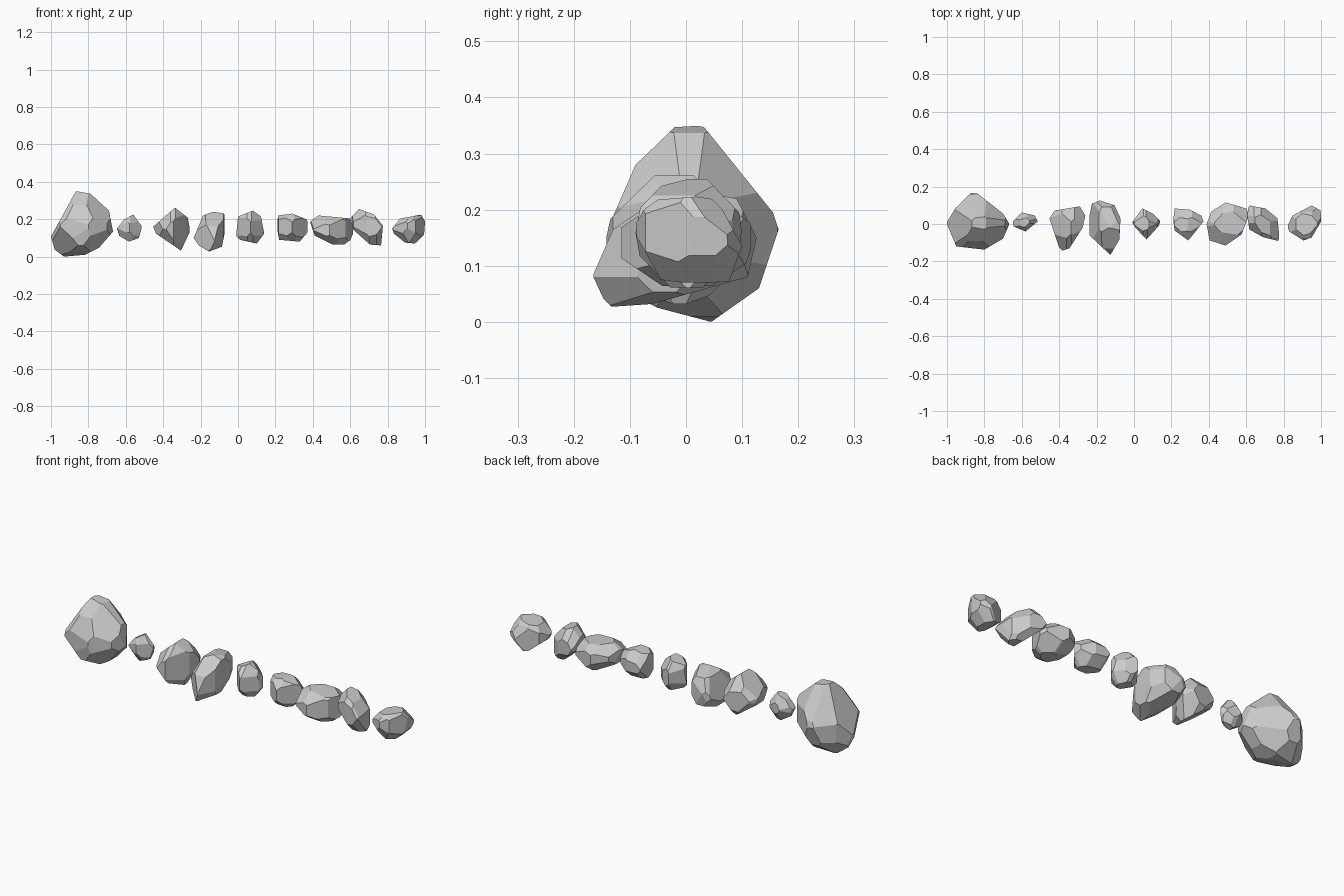
import bpy, bmesh, random
from itertools import product
from mathutils import Vector
from mathutils.geometry import convex_hull_2d

random.seed(7)


def cut(bm, co, no):
    # slice off everything beyond the plane and cap the hole
    bmesh.ops.bisect_plane(bm, geom=bm.verts[:] + bm.edges[:] + bm.faces[:], dist=1e-6,
                           plane_co=co, plane_no=no.normalized(), clear_outer=True)
    open_edges = [e for e in bm.edges if e.is_boundary]
    if open_edges:
        bmesh.ops.holes_fill(bm, edges=open_edges, sides=0)
    bmesh.ops.remove_doubles(bm, verts=bm.verts[:], dist=1e-5)


def cut_outline(bm, pts, i, j):
    # chisel along every edge of an outline drawn in axes i, j
    pts = [Vector(p) for p in pts]
    pts = [pts[k] for k in convex_hull_2d(pts)]
    mid = sum(pts, Vector((0, 0))) / len(pts)
    for a, b in zip(pts, pts[1:] + pts[:1]):
        n = Vector((b.y - a.y, a.x - b.x))
        if n.dot(a - mid) < 0:
            n = -n
        co, no = Vector((0, 0, 0)), Vector((0, 0, 0))
        co[i], co[j], no[i], no[j] = a.x, a.y, n.x, n.y
        cut(bm, co, no)


def rock(name, front, top, side=None):
    xs, ys, zs = [p[0] for p in front + top], [p[1] for p in top], [p[1] for p in front]
    lo, hi = Vector((min(xs), min(ys), min(zs))), Vector((max(xs), max(ys), max(zs)))
    c, h = (lo + hi) / 2, (hi - lo) / 2
    bm = bmesh.new()
    bmesh.ops.create_cube(bm, size=2)
    for v in bm.verts:
        v.co = Vector([c[k] + v.co[k] * h[k] * 1.05 for k in range(3)])
    cut_outline(bm, front, 0, 2)
    cut_outline(bm, top, 0, 1)
    if side:
        cut_outline(bm, side, 1, 2)
    else:
        for sy, sz in product((-1, 1), repeat=2):
            d = random.uniform(1.25, 1.45)
            cut(bm, c + Vector((0, 0, sz * h.z * d)), Vector((0, sy / h.y, sz / h.z)))
    # knock off the eight corners, leaving the outlines intact
    for sx, sy, sz in product((-1, 1), repeat=3):
        f = max(sx * (p[0] - c.x) / h.x + sz * (p[1] - c.z) / h.z for p in front)
        t = max(sx * (p[0] - c.x) / h.x + sy * (p[1] - c.y) / h.y for p in top)
        s = max(sy * (p[0] - c.y) / h.y + sz * (p[1] - c.z) / h.z for p in side) if side else 0
        d = max(f, t, s) + random.uniform(-0.03, 0.1)
        cut(bm, c + Vector((sx * h.x * d, 0, 0)), Vector((sx / h.x, sy / h.y, sz / h.z)))
    bmesh.ops.dissolve_limit(bm, angle_limit=0.06, verts=bm.verts[:], edges=bm.edges[:])
    bmesh.ops.recalc_face_normals(bm, faces=bm.faces[:])
    me = bpy.data.meshes.new(name)
    bm.to_mesh(me)
    bm.free()
    bpy.context.collection.objects.link(bpy.data.objects.new(name, me))


# large boulder at the left end
rock("boulder",
     [(-1, .107), (-.9, .29), (-.866, .35), (-.79, .337), (-.69, .246), (-.668, .134),
      (-.743, .048), (-.818, .01), (-.93, 0), (-.98, .037)],
     [(-1, .01), (-.955, .085), (-.87, .168), (-.837, .163), (-.7, .056), (-.666, 0),
      (-.7, -.078), (-.8, -.137), (-.95, -.12), (-1, 0)],
     [(.03, .35), (-.02, .347), (-.09, .28), (-.14, .165), (-.12, .06), (-.05, .025),
      (.045, 0), (.13, .06), (.165, .165), (.155, .195)])
# pebble
rock("pebble",
     [(-.647, .15), (-.61, .198), (-.56, .225), (-.513, .16), (-.53, .1), (-.583, .08), (-.636, .112)],
     [(-.65, .013), (-.6, .062), (-.53, .045), (-.515, .013), (-.58, -.04), (-.644, -.013)])
# two tall wedge-shaped stones
rock("wedge_stone",
     [(-.454, .16), (-.337, .262), (-.262, .203), (-.257, .134), (-.305, .032), (-.438, .123)],
     [(-.452, .03), (-.425, .072), (-.29, .094), (-.26, .045), (-.275, -.02), (-.345, -.13),
      (-.382, -.142), (-.4, -.126)])
rock("long_stone",
     [(-.237, .1), (-.187, .22), (-.134, .24), (-.07, .23), (-.07, .134), (-.086, .053),
      (-.155, .027), (-.21, .06)],
     [(-.238, .056), (-.233, .104), (-.184, .126), (-.104, .1), (-.072, .03), (-.078, -.083),
      (-.126, -.165), (-.158, -.136), (-.238, -.06)],
     [(-.165, .085), (-.165, .06), (-.133, .027), (-.06, .032), (.11, .08), (.126, .15),
      (.09, .22), (-.02, .24), (-.13, .165)])
# small middle stones
rock("middle_stone",
     [(-.01, .112), (0, .214), (.08, .246), (.123, .214), (.14, .123), (.1, .07), (.01, .09)],
     [(-.01, .008), (.045, .083), (.1, .056), (.142, .013), (.13, -.013), (.067, -.083), (.008, -.02)])
rock("blunt_stone",
     [(.214, .22), (.29, .23), (.37, .198), (.375, .134), (.33, .08), (.22, .09), (.208, .155)],
     [(.21, .02), (.217, .083), (.297, .077), (.36, .045), (.372, .013), (.29, -.088), (.217, -.035)])
# broad flat stone and its leaning neighbour
rock("flat_stone",
     [(.385, .187), (.43, .22), (.61, .203), (.625, .107), (.567, .064), (.508, .064), (.41, .112)],
     [(.388, 0), (.414, .067), (.49, .115), (.6, .083), (.615, .05), (.575, -.056), (.49, -.115),
      (.404, -.088)])
rock("leaning_stone",
     [(.605, .21), (.647, .255), (.727, .225), (.775, .166), (.765, .06), (.706, .064), (.615, .145)],
     [(.602, .06), (.617, .099), (.703, .083), (.767, .03), (.778, -.072), (.77, -.09),
      (.69, -.07), (.617, -.03)])
# end stone on the right
rock("end_stone",
     [(.824, .15), (.866, .203), (.98, .225), (1, .187), (.995, .118), (.946, .07), (.893, .075),
      (.834, .123)],
     [(.82, -.013), (.847, .045), (.95, .099), (1, .072), (1, .013), (.95, -.072),
      (.906, -.088), (.83, -.04)],
     [(-.095, .165), (-.075, .2), (-.05, .218), (.04, .225), (.065, .2), (.1, .135), (.08, .08),
      (.07, .06), (-.045, .075)])
